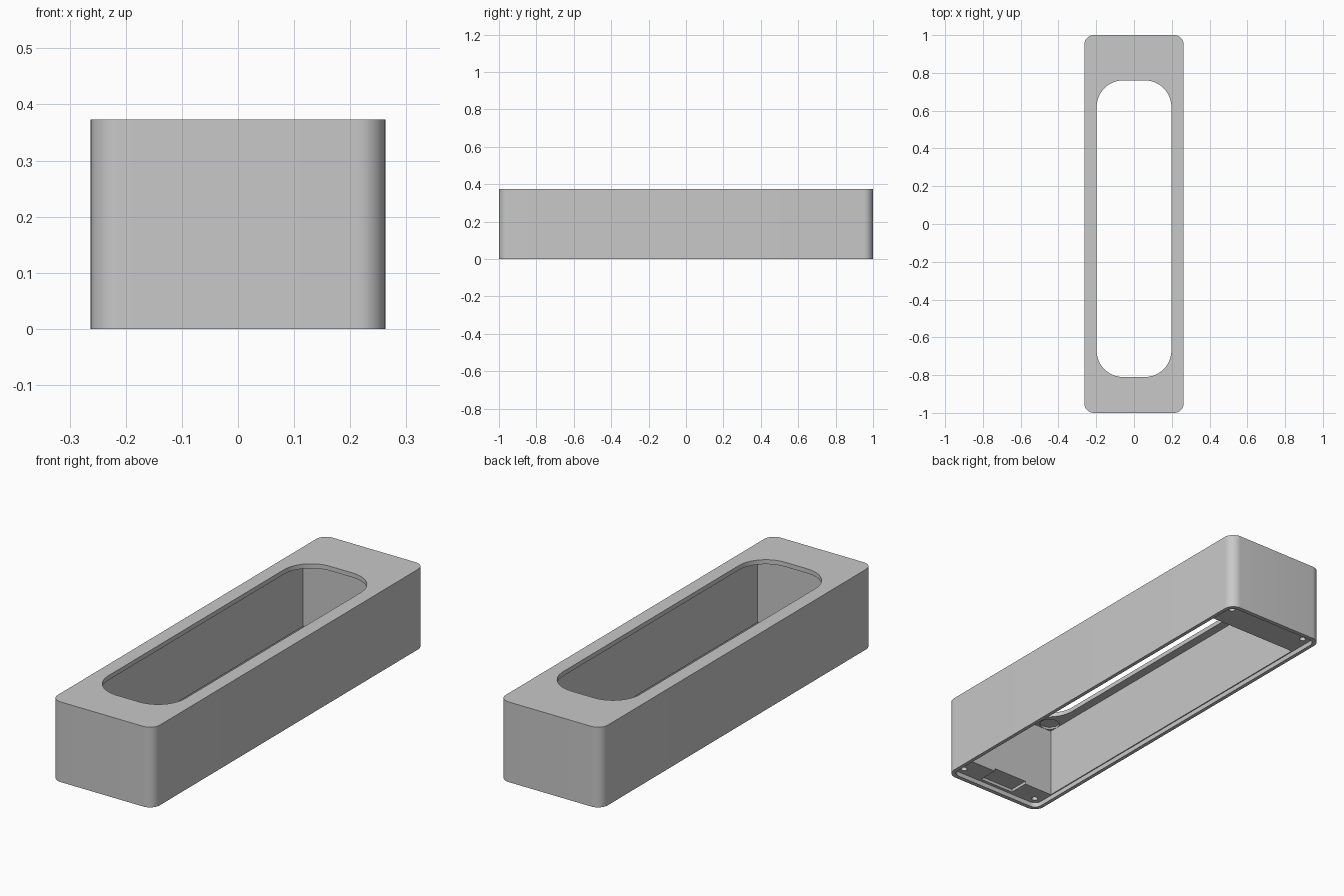
import bpy, bmesh, math

if "Cube" in bpy.data.objects:
    bpy.data.objects.remove(bpy.data.objects["Cube"], do_unlink=True)

grey = bpy.data.materials.new("plain grey")
grey.use_nodes = True
colour = (0.58, 0.58, 0.58, 1)
grey.diffuse_color = colour
grey.node_tree.nodes["Principled BSDF"].inputs["Base Color"].default_value = colour


def outline(x0, x1, y0, y1, radius, steps=12):
    """Rectangle outline, with rounded corners if a radius is given."""
    if radius == 0:
        return [(x1, y1), (x0, y1), (x0, y0), (x1, y0)]
    centres = [(x1 - radius, y1 - radius), (x0 + radius, y1 - radius),
               (x0 + radius, y0 + radius), (x1 - radius, y0 + radius)]
    points = []
    for quarter, (cx, cy) in enumerate(centres):
        for i in range(steps + 1):
            a = math.pi / 2 * (quarter + i / steps)
            points.append((cx + radius * math.cos(a), cy + radius * math.sin(a)))
    return points


def prism(name, points, z0, z1):
    """Upright solid with the given outline."""
    bm = bmesh.new()
    base = bm.faces.new([bm.verts.new((x, y, z0)) for x, y in points])
    top = bmesh.ops.extrude_face_region(bm, geom=[base])["geom"]
    verts = [v for v in top if isinstance(v, bmesh.types.BMVert)]
    bmesh.ops.translate(bm, verts=verts, vec=(0, 0, z1 - z0))
    bmesh.ops.remove_doubles(bm, verts=bm.verts, dist=0.00001)
    bmesh.ops.recalc_face_normals(bm, faces=bm.faces)
    mesh = bpy.data.meshes.new(name)
    bm.to_mesh(mesh)
    bm.free()
    mesh.materials.append(grey)
    obj = bpy.data.objects.new(name, mesh)
    bpy.context.collection.objects.link(obj)
    return obj


def disc(cx, cy, r, sides=24):
    return [(cx + r * math.cos(2 * math.pi * i / sides),
             cy + r * math.sin(2 * math.pi * i / sides)) for i in range(sides)]


# Outer housing
height = 0.373
housing = prism("housing", outline(-0.2625, 0.2625, -1, 1, 0.05), 0, height)

# Main cavity, lid recess underneath, top opening and cable notch
cutters = [
    prism("lid_recess", outline(-0.245, 0.245, -0.98, 0.98, 0.035), -0.1, 0.022),
    prism("cavity", outline(-0.24, 0.24, -0.87, 0.82, 0), -0.11, 0.352),
    prism("top_opening", outline(-0.198, 0.198, -0.81, 0.76, 0.14), 0.2, 0.5),
    prism("cable_notch", outline(-0.09, 0.09, -0.965, -0.8, 0), -0.12, 0.036),
]

# Screw holes in the end blocks and round pockets in the ceiling corners
for side in (-1, 1):
    for y in (-0.945, 0.935):
        cutters.append(prism("screw_hole", disc(side * 0.208, y, 0.014), -0.13, 0.15))
    for y in (-0.825, 0.775):
        cutters.append(prism("ceiling_pocket", disc(side * 0.195, y, 0.044), 0.25, 0.361))

for cutter in cutters:
    cutter.hide_render = True
    cut = housing.modifiers.new(cutter.name, "BOOLEAN")
    cut.operation = "DIFFERENCE"
    cut.solver = "EXACT"
    cut.object = cutter

# Bake the cuts and drop the cutters
depsgraph = bpy.context.evaluated_depsgraph_get()
result = bpy.data.meshes.new_from_object(housing.evaluated_get(depsgraph))
housing.modifiers.clear()
housing.data = result
result.materials.clear()
result.materials.append(grey)
for cutter in cutters:
    bpy.data.objects.remove(cutter, do_unlink=True)

# Smooth rounded corners, sharp edges kept
bpy.ops.object.select_all(action="DESELECT")
housing.select_set(True)
bpy.context.view_layer.objects.active = housing
bpy.ops.object.shade_smooth_by_angle(angle=math.radians(30))
